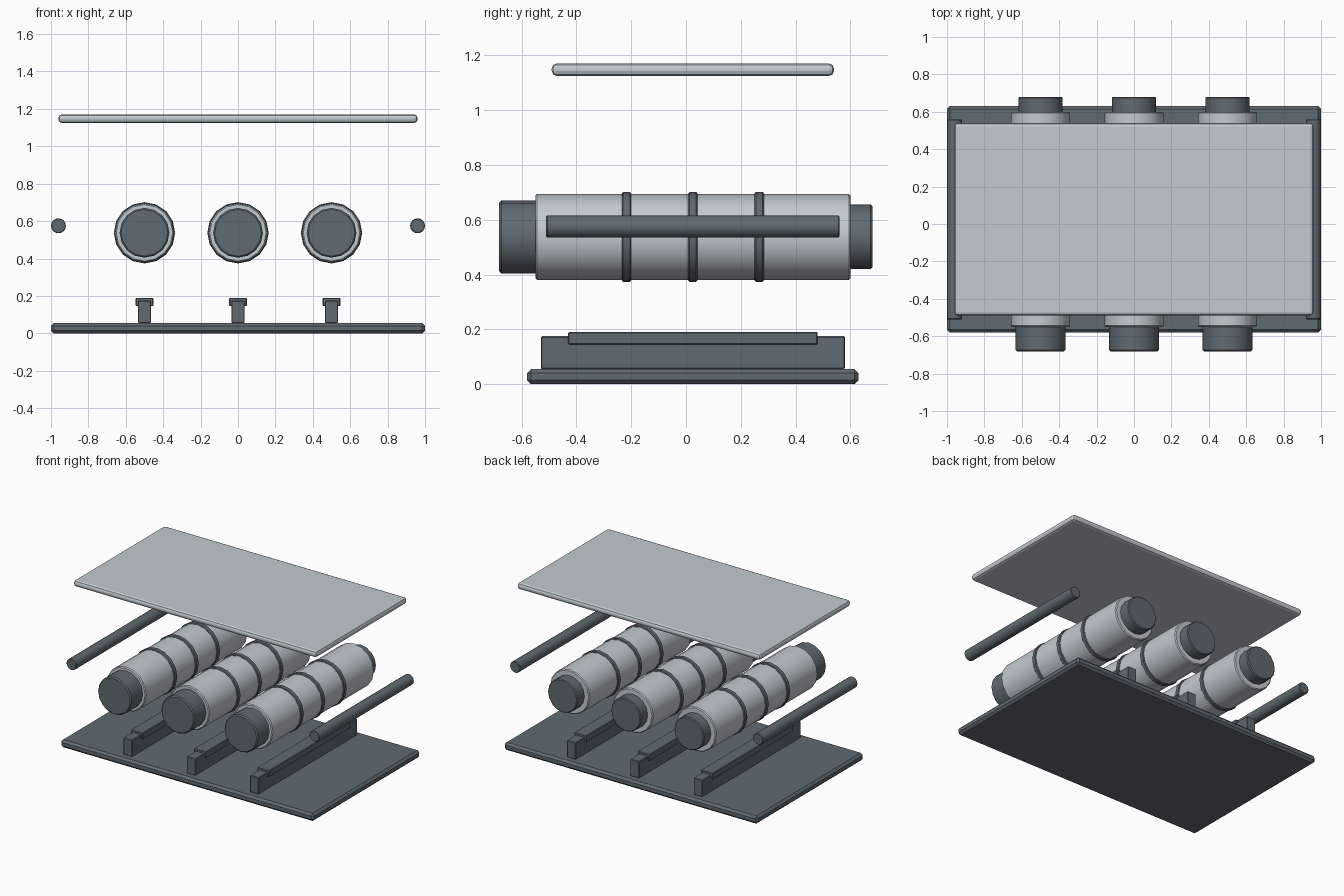
import bpy, math

if "Cube" in bpy.data.objects:
    bpy.data.objects.remove(bpy.data.objects["Cube"])


def material(name, rgb):
    m = bpy.data.materials.new(name)
    m.diffuse_color = (*rgb, 1)
    m.use_nodes = True
    m.node_tree.nodes["Principled BSDF"].inputs["Base Color"].default_value = m.diffuse_color
    return m


DARK = material("slate grey", (0.115, 0.145, 0.165))
LIGHT = material("pale grey", (0.54, 0.60, 0.63))


def finish(ob, name, mat, bevel, segments=1):
    ob.name = name
    ob.data.materials.append(mat)
    if bevel:
        mod = ob.modifiers.new("Edge bevel", 'BEVEL')
        mod.width = bevel
        mod.segments = segments
        mod.limit_method = 'ANGLE'
        mod.angle_limit = math.radians(40)
    return ob


def box(name, x, y, z, mat, bevel, segments=1):
    """Box from (min, max) ranges on each axis."""
    spans = (x, y, z)
    bpy.ops.mesh.primitive_cube_add(size=1, location=[(a + b) / 2 for a, b in spans])
    ob = bpy.context.object
    ob.scale = [b - a for a, b in spans]
    bpy.ops.object.transform_apply(location=False, rotation=False, scale=True)
    return finish(ob, name, mat, bevel, segments)


def rod(name, x, y0, y1, z, r, sides, mat, bevel):
    """Cylinder lying along y."""
    bpy.ops.mesh.primitive_cylinder_add(
        vertices=sides, radius=r, depth=y1 - y0,
        location=(x, (y0 + y1) / 2, z), rotation=(math.pi / 2, 0, 0))
    ob = bpy.context.object
    bpy.ops.object.shade_smooth_by_angle(angle=math.radians(35))
    return finish(ob, name, mat, bevel)


# Base plate and floating top panel
box("base_plate", (-1, 1), (-0.58, 0.63), (0, 0.055), DARK, 0.015)
box("top_panel", (-0.96, 0.96), (-0.49, 0.54), (1.125, 1.17), LIGHT, 0.018, 2)

# Side rods
for side, x in (("left", -0.96), ("right", 0.96)):
    rod(f"{side}_side_rod", x, -0.51, 0.56, 0.575, 0.04, 16, DARK, 0.004)

AXIS = 0.5375
for i, x in enumerate((-0.5, 0, 0.5), 1):
    # Mounting rail: web with a wider, shorter cap
    box(f"rail_web_{i}", (x - 0.035, x + 0.035), (-0.53, 0.58), (0.055, 0.175), DARK, 0.004)
    box(f"rail_cap_{i}", (x - 0.047, x + 0.047), (-0.43, 0.48), (0.145, 0.19), DARK, 0.003)
    # Canister with end caps
    rod(f"canister_{i}", x, -0.55, 0.60, AXIS, 0.157, 16, LIGHT, 0.006)
    rod(f"front_cap_{i}", x, -0.682, -0.54, AXIS, 0.133, 16, DARK, 0.008)
    rod(f"rear_cap_{i}", x, 0.59, 0.68, AXIS, 0.118, 16, DARK, 0.006)
    # Clamping bands
    for j, y in enumerate((-0.217, 0.025, 0.267), 1):
        rod(f"band_{i}_{j}", x, y - 0.017, y + 0.017, AXIS, 0.164, 16, DARK, 0.005)
